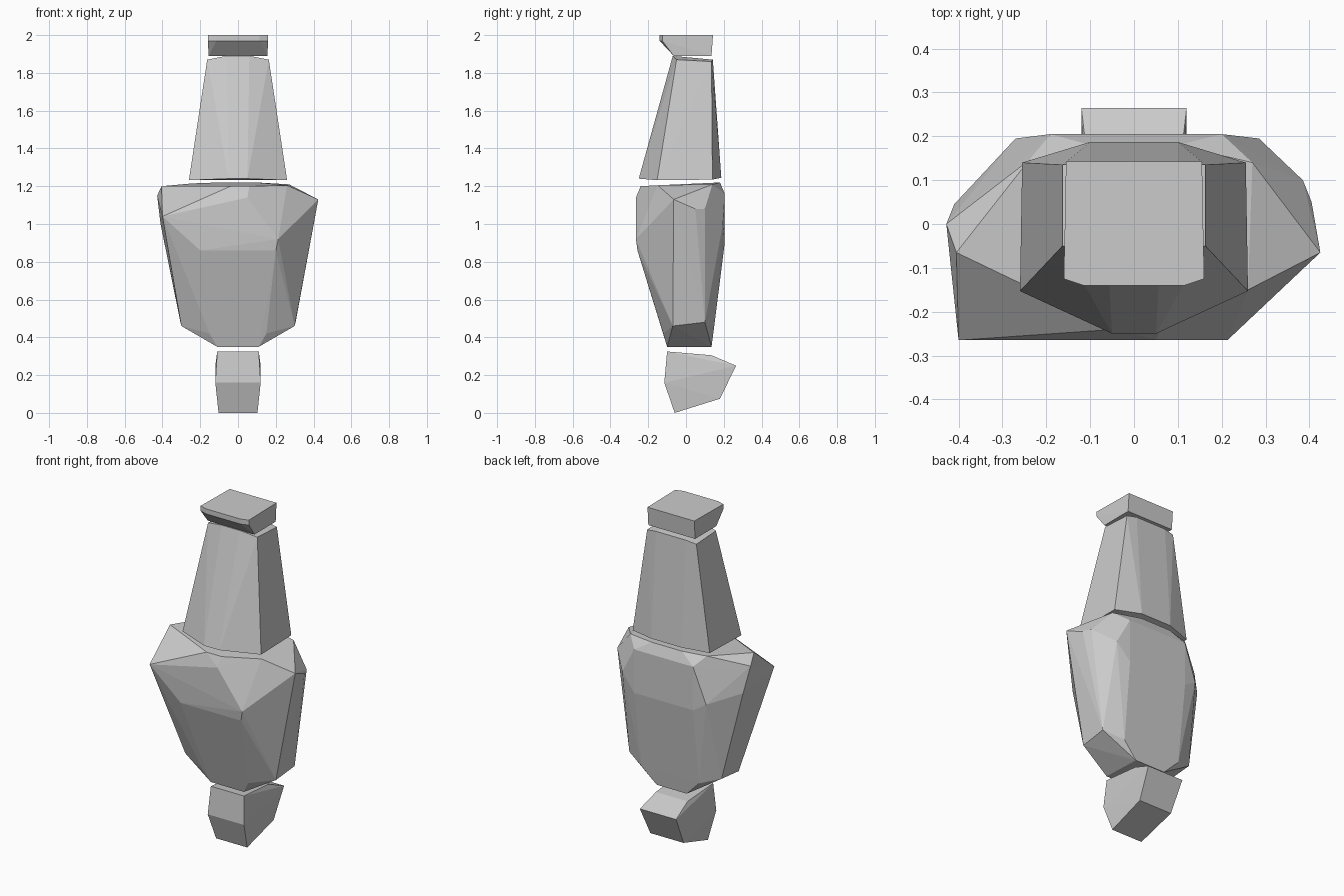
import bpy, bmesh


def hull(name, points):
    """Faceted solid wrapped tightly around a few corner points."""
    mesh = bpy.data.meshes.new(name)
    bm = bmesh.new()
    for p in points:
        bm.verts.new(p)
    res = bmesh.ops.convex_hull(bm, input=bm.verts[:])
    loose = [v for v in bm.verts if not v.link_faces]
    bmesh.ops.delete(bm, geom=loose, context='VERTS')
    bmesh.ops.recalc_face_normals(bm, faces=bm.faces[:])
    bm.to_mesh(mesh)
    bm.free()
    obj = bpy.data.objects.new(name, mesh)
    bpy.context.collection.objects.link(obj)
    return obj


def pair(x, y, z):
    """The same corner on the left and right."""
    return [(-x, y, z), (x, y, z)]


# Foot: side profile (half width, y, z) mirrored across x
foot = [(0.11, -0.10, 0.325), (0.105, 0.135, 0.305), (0.12, 0.265, 0.25),
        (0.11, 0.18, 0.075), (0.103, -0.06, 0.0), (0.12, -0.115, 0.16)]
hull("foot", [p for c in foot for p in pair(*c)])

# Body: bottom rings are mirrored, the upper bulk is lopsided
lower = [(0.11, -0.10, 0.35), (0.10, 0.135, 0.35), (0.15, -0.12, 0.42),
         (0.30, -0.07, 0.46), (0.305, 0.10, 0.48), (0.19, 0.147, 0.44)]
body = [p for c in lower for p in pair(*c)]
body += [  # front bulge
    (-0.20, -0.257, 0.86), (0.20, -0.257, 0.86), (-0.40, -0.265, 1.04),
    (0.213, -0.265, 0.92), (0.05, -0.265, 1.14)]
body += [  # shoulders
    (0.425, -0.065, 1.13), (0.405, 0.05, 1.08), (0.385, 0.10, 1.08),
    (-0.428, 0.0, 1.15), (-0.41, 0.045, 1.0)]
body += [  # back plane
    (-0.27, 0.195, 0.95), (-0.19, 0.205, 1.16), (-0.19, 0.205, 0.90),
    (0.20, 0.205, 1.16), (0.20, 0.205, 0.90), (0.285, 0.195, 1.0)]
body += [  # top rim
    (-0.405, -0.065, 1.20), (-0.04, -0.24, 1.20), (0.06, -0.24, 1.20),
    (0.26, -0.15, 1.205), (0.27, 0.14, 1.21), (-0.24, 0.145, 1.215),
    (-0.10, 0.18, 1.22), (0.10, 0.18, 1.22)]
hull("body", body)

# Neck: tapered faceted column
neck = [(0.05, -0.25, 1.24), (0.26, -0.153, 1.232), (0.255, 0.14, 1.235),
        (0.10, 0.187, 1.245), (0.06, -0.07, 1.89), (0.163, -0.05, 1.87),
        (0.163, 0.135, 1.86), (0.10, 0.142, 1.87)]
hull("neck", [p for c in neck for p in pair(*c)])

# Cap: flat top, undercut front
cap = [(0.155, 0.143, 2.0), (0.16, -0.125, 2.0), (0.115, -0.14, 2.0),
       (0.16, -0.125, 1.97), (0.115, -0.14, 1.97),
       (0.155, -0.065, 1.89), (0.155, 0.135, 1.89)]
hull("cap", [p for c in cap for p in pair(*c)])
